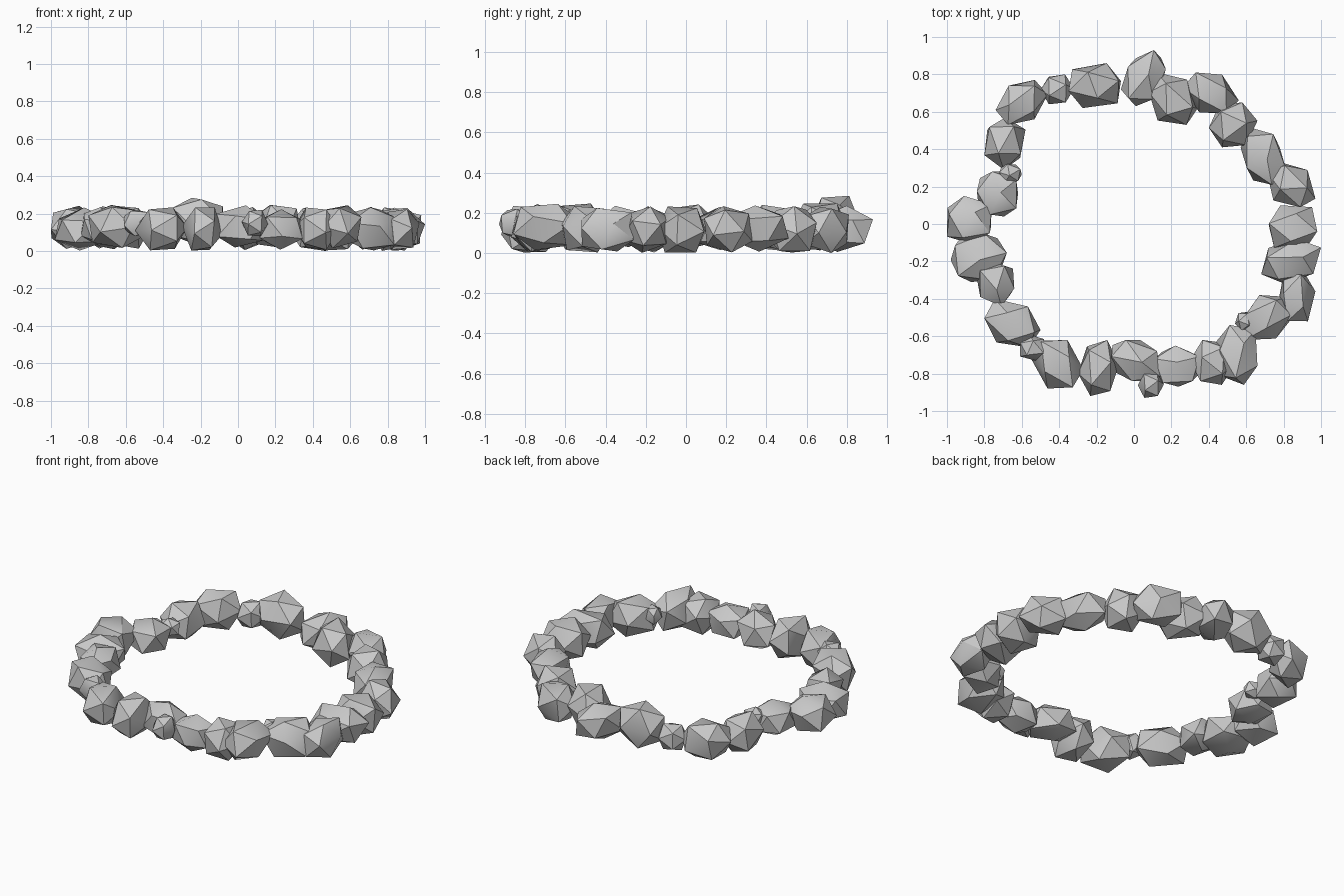
import bpy
import bmesh
import math
import random
from mathutils import Euler, Vector

cube = bpy.data.objects.get("Cube")
if cube:
    bpy.data.objects.remove(cube, do_unlink=True)

random.seed(7)

# Single grey stone colour
GREY = (0.58, 0.58, 0.58, 1.0)
stone = bpy.data.materials.new("grey_stone")
stone.use_nodes = True
stone.diffuse_color = GREY
shader = stone.node_tree.nodes["Principled BSDF"]
shader.inputs["Base Color"].default_value = GREY
shader.inputs["Roughness"].default_value = 0.9

# Rocks around the ring, in hundredths:
# centre x, centre y, half width, half depth, diagonal lean
ROCKS = [
    (5, 78, 12, 15, 1),
    (-21, 74, 14, 12, 0),
    (-41, 72, 9, 8, 0),
    (-60, 65, 14, 12, 1),
    (-69, 43, 11, 14, 0),
    (-66, 27, 6, 5, 0),
    (-73, 16, 11, 12, 0),
    (-88, 2, 12, 13, 0),
    (-83, -18, 15, 13, 0),
    (-74, -32, 10, 12, 0),
    (-65, -53, 15, 13, -1),
    (-54, -66, 7, 7, 0),
    (-41, -75, 14, 13, -1),
    (-19, -77, 11, 15, 0),
    (1, -73, 13, 11, -1),
    (9, -86, 7, 7, 0),
    (23, -76, 12, 11, 0),
    (42, -74, 12, 12, 0),
    (55, -70, 11, 16, 0),
    (59, -52, 5, 5, 0),
    (71, -50, 13, 12, 1),
    (87, -39, 10, 13, 0),
    (84, -20, 16, 12, 1),
    (85, -2, 13, 12, 0),
    (84, 21, 13, 12, -1),
    (69, 36, 12, 15, -1),
    (53, 53, 13, 12, 0),
    (41, 70, 15, 11, -1),
    (21, 67, 13, 14, -1),
]


def fit_to_box(verts, half):
    """Fill a box of the given half size, bulging towards its corners."""
    for axis in range(3):
        values = [v.co[axis] for v in verts]
        low, high = min(values), max(values)
        for v in verts:
            share = (v.co[axis] - low) / (high - low) * 2 - 1
            v.co[axis] = math.copysign(abs(share) ** 0.87, share) * half[axis]


def make_rock(name, centre, half, lean):
    """A rough faceted boulder from a jittered, turned icosahedron."""
    bm = bmesh.new()
    bmesh.ops.create_icosphere(bm, subdivisions=1, radius=1)
    turn = Euler([random.uniform(0, math.tau) for _ in range(3)]).to_matrix()
    for v in bm.verts:
        v.co = turn @ v.co * random.uniform(0.93, 1.07)
        v.co.x += lean * 0.3 * v.co.y
    fit_to_box(bm.verts, half)
    # Wrap the corners in a convex skin for broad, chunky faces
    bmesh.ops.delete(bm, geom=bm.edges[:], context='EDGES_FACES')
    bmesh.ops.convex_hull(bm, input=bm.verts[:])
    inside = [v for v in bm.verts if not v.link_faces]
    bmesh.ops.delete(bm, geom=inside, context='VERTS')
    bmesh.ops.recalc_face_normals(bm, faces=bm.faces[:])

    mesh = bpy.data.meshes.new(name)
    bm.to_mesh(mesh)
    bm.free()
    mesh.materials.append(stone)
    rock = bpy.data.objects.new(name, mesh)
    rock.location = centre
    bpy.context.collection.objects.link(rock)
    return rock


# Ring of boulders with pebbles wedged between them
rocks = []
for index, (x, y, width, depth, lean) in enumerate(ROCKS):
    size = (width + depth) / 200
    pebble = size < 0.08
    height = size if pebble else min(size * 0.94, 0.115)
    middle = 0.15 if pebble else random.uniform(0.115, 0.132)
    if index == 1:
        # Tallest boulder at the back
        height, middle = 0.125, 0.16
    rocks.append(make_rock(
        f"{'pebble' if pebble else 'boulder'}_{index + 1}",
        Vector((x / 100, y / 100, middle)),
        Vector((width / 100, depth / 100, height)),
        lean,
    ))

# Soften only the shallow edges
bpy.ops.object.select_all(action='DESELECT')
for rock in rocks:
    rock.select_set(True)
bpy.context.view_layer.objects.active = rocks[0]
bpy.ops.object.shade_smooth_by_angle(angle=math.radians(35))
